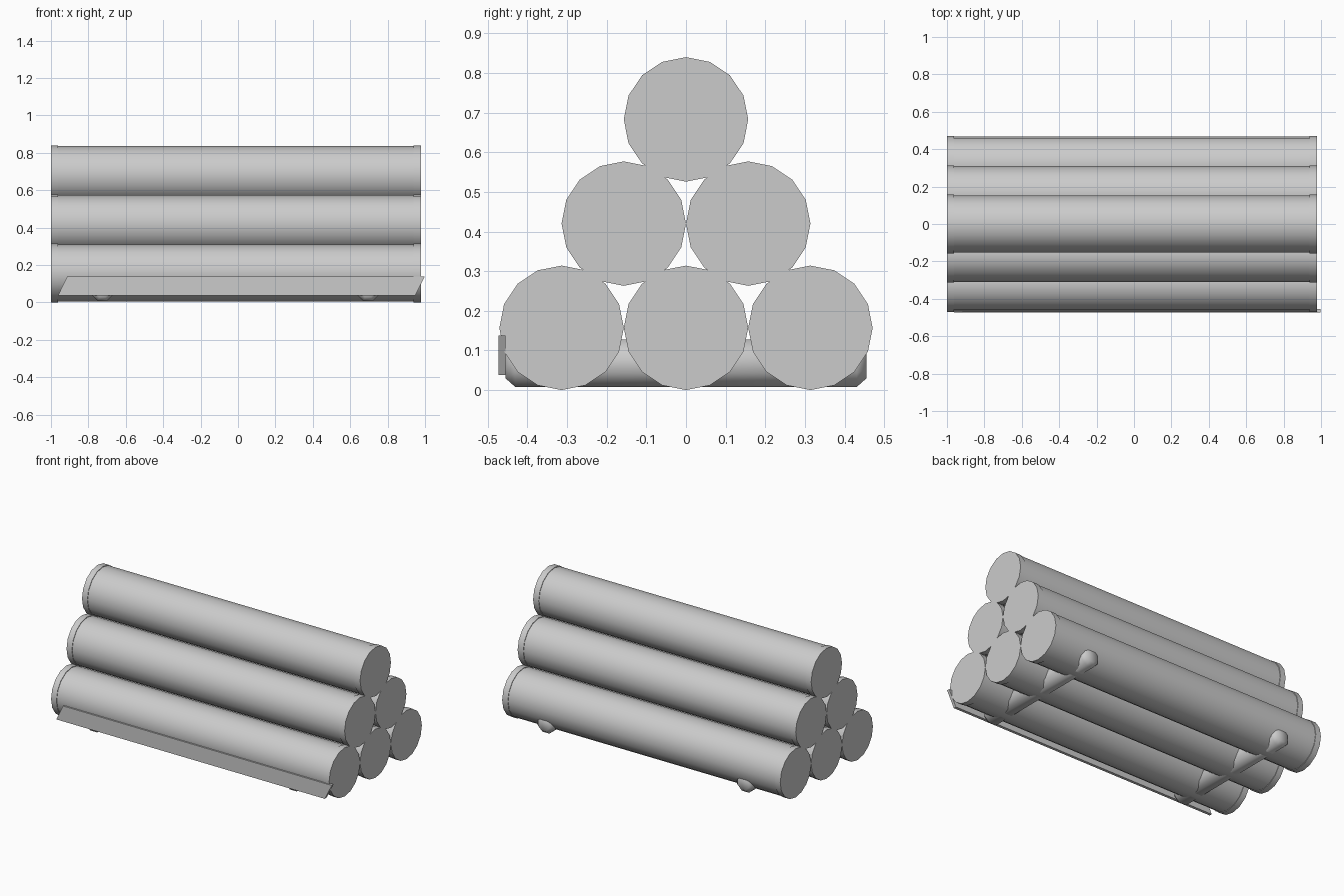
import bpy, bmesh
from math import sin, cos, radians, pi
from mathutils import Vector

if "Cube" in bpy.data.objects:
    bpy.data.objects.remove(bpy.data.objects["Cube"])


def finish(name, bm, smooth=True):
    bmesh.ops.recalc_face_normals(bm, faces=bm.faces)
    mesh = bpy.data.meshes.new(name)
    bm.to_mesh(mesh)
    bm.free()
    obj = bpy.data.objects.new(name, mesh)
    bpy.context.collection.objects.link(obj)
    if smooth:
        bpy.ops.object.select_all(action='DESELECT')
        obj.select_set(True)
        bpy.context.view_layer.objects.active = obj
        bpy.ops.object.shade_smooth_by_angle(angle=radians(50))
    return obj


def turned(name, profile, sides, axis, centre, phase=0.0):
    """Closed solid from (position, radius) rings along the x or y axis."""
    bm = bmesh.new()
    rings = []
    for pos, r in profile:
        ring = []
        for i in range(sides):
            a = phase + 2 * pi * i / sides
            u, v = r * cos(a), r * sin(a)
            co = Vector((pos, u, v)) if axis == 'x' else Vector((u, pos, v))
            ring.append(bm.verts.new(co + Vector(centre)))
        rings.append(ring)
    for a, b in zip(rings, rings[1:]):
        for i in range(sides):
            j = (i + 1) % sides
            bm.faces.new((a[i], a[j], b[j], b[i]))
    bm.faces.new(rings[0])
    bm.faces.new(rings[-1])
    return finish(name, bm)


# Stacked logs with a slightly raised band at both ends
R, BODY = 0.157, 0.1535
log_profile = [(-1.0, R), (-0.962, R), (-0.962, BODY),
               (0.938, BODY), (0.938, R), (0.978, R)]
for row in range(3):
    count = 3 - row
    for k in range(count):
        y = (k - (count - 1) / 2) * 2 * R
        turned(f"log_row{row + 1}_{k + 1}", log_profile, 16, 'x',
               (0, y, R + row * 0.263))

# Two eight-sided cross bars with bevelled ends
bar_profile = [(-0.455, 0.042), (-0.431, 0.065), (0.431, 0.065), (0.455, 0.042)]
for side, x in (("left", -0.725), ("right", 0.695)):
    turned(f"cross_bar_{side}", bar_profile, 8, 'y', (x, 0, 0.068), pi / 8)

# Front retaining plank with slanted ends
bm = bmesh.new()
outline = [(-0.962, 0.038), (0.948, 0.038), (0.998, 0.137), (-0.914, 0.137)]
face = bm.faces.new([bm.verts.new((x, -0.473, z)) for x, z in outline])
new = bmesh.ops.extrude_face_region(bm, geom=[face])["geom"]
bmesh.ops.translate(bm, vec=(0, 0.018, 0),
                    verts=[g for g in new if isinstance(g, bmesh.types.BMVert)])
finish("front_plank", bm, smooth=False)
